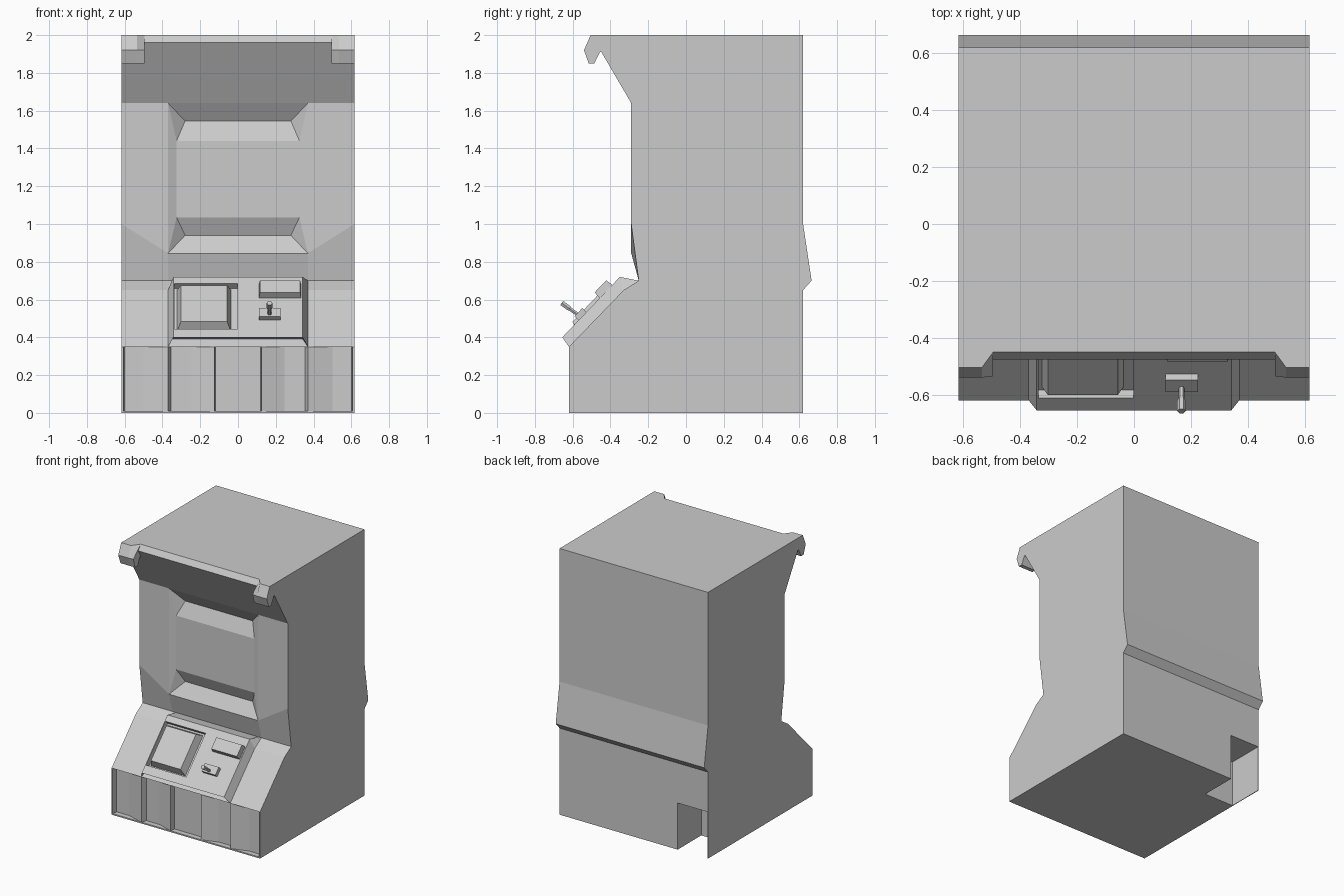
import bpy, bmesh
from mathutils import Vector

if "Cube" in bpy.data.objects:
    bpy.data.objects.remove(bpy.data.objects["Cube"])


def finish(bm, name):
    bmesh.ops.recalc_face_normals(bm, faces=bm.faces)
    mesh = bpy.data.meshes.new(name)
    bm.to_mesh(mesh)
    bm.free()
    ob = bpy.data.objects.new(name, mesh)
    bpy.context.collection.objects.link(ob)
    return ob


def skin(bm, rings, skip=None):
    """Join equal rings of 3D points into a capped solid."""
    vs = [[bm.verts.new(p) for p in r] for r in rings]
    n = len(vs[0])
    for i, (a, b) in enumerate(zip(vs, vs[1:])):
        for j in range(n):
            if (i, j) != skip:
                k = (j + 1) % n
                bm.faces.new((a[j], a[k], b[k], b[j]))
    bm.faces.new(vs[0])
    bm.faces.new(vs[-1])
    return vs


def loft(name, rings):
    bm = bmesh.new()
    skin(bm, rings)
    return finish(bm, name)


def at_x(x, profile):
    return [(x, y, z) for y, z in profile]


def rect(x0, x1, y0, y1, z):
    return [(x0, y0, z), (x1, y0, z), (x1, y1, z), (x0, y1, z)]


def cut(ob, cutter):
    cutter.hide_render = True
    m = ob.modifiers.new("cut", 'BOOLEAN')
    m.object = cutter
    m.operation = 'DIFFERENCE'
    m.solver = 'EXACT'
    bpy.context.view_layer.objects.active = ob
    bpy.ops.object.modifier_apply(modifier=m.name)
    bpy.data.objects.remove(cutter)


# Cabinet body: side profile lofted across the width, screen opening left out
def body_profile(fold):
    return [(.62, 0), (.62, .65), (.665, .70), (.62, 1), (.62, 2), (-.45, 2),
            (-.477, 1.96), (-.29, 1.64), (-.29, fold), (-.25, .70),
            (-.33, .65), (-.62, .35), (-.57, .35), (-.57, 0)]


W = .617
bm = bmesh.new()
outer, inner = body_profile(1.0), body_profile(.845)
vs = skin(bm, [at_x(-W, outer), at_x(-.37, inner), at_x(.37, inner), at_x(W, outer)],
          skip=(1, 7))

# Screen funnel and bulging screen
c = {(s, t): vs[1 if s < 0 else 2][7 if t > 0 else 8] for s in (-1, 1) for t in (-1, 1)}
rim, glass = {}, {}
for s, t in c:
    rim[s, t] = bm.verts.new((s * .28, -.226, 1.545 if t > 0 else .94))
    glass[s, t] = bm.verts.new((s * .325, -.27, 1.44 if t > 0 else 1.035))
for t in (-1, 1):
    bm.faces.new((c[-1, t], c[1, t], rim[1, t], rim[-1, t]))
    bm.faces.new((rim[-1, t], rim[1, t], glass[1, t], glass[-1, t]))
    for s in (-1, 1):
        bm.faces.new((c[s, t], rim[s, t], glass[s, t]))
for s in (-1, 1):
    bm.faces.new((c[s, 1], c[s, -1], glass[s, -1], glass[s, 1]))
bm.faces.new([glass[k] for k in ((-1, -1), (1, -1), (1, 1), (-1, 1))])
body = finish(bm, "cabinet_body")

# Rear corner notch behind a thin side wall
cut(body, loft("notch_cutter", [rect(-.612, -.365, .34, .8, -.1),
                                rect(-.612, -.365, .34, .8, .35)]))

# Header hooks at both top corners
hook = [(-.40, 2), (-.505, 2), (-.54, 1.92), (-.515, 1.85), (-.485, 1.85),
        (-.455, 1.91), (-.40, 1.92)]
hook_in = [(-.40, 2), (-.45, 2), (-.535, 1.92)] + hook[3:]
for s, side in ((-1, "left"), (1, "right")):
    loft("header_hook_" + side, [at_x(s * .495, hook_in), at_x(s * .535, hook),
                                 at_x(s * W, hook)])

# Saw-toothed lower front and its base plate
half = [(.12, -.58), (.125, -.62), (.245, -.58), (.355, -.58), (.37, -.62),
        (.50, -.58), (.602, -.58), (.607, -.62), (W, -.62), (W, -.55)]
plan = [(-x, y) for x, y in reversed(half)] + half
loft("lower_front", [[(x, y, z) for x, y in plan] for z in (.008, .35)])
loft("base_plate", [rect(-W, W, -.62, -.55, z) for z in (0, .01)])

# Raised control panel with bevelled edges
low = [(-.62, .35), (-.33, .65), (-.25, .70), (-.25, .35)]
high = [(-.655, .40), (-.35, .72), (-.25, .70), (-.25, .35)]
panel = loft("control_panel", [at_x(-.37, low), at_x(-.342, high),
                               at_x(.342, high), at_x(.37, low)])

# Sloped parts: u runs up the panel, h stands off it
T, N = Vector((0, .69, .724)), Vector((0, -.724, .69))


def on_panel(name, x0, x1, u0, u1, h0, h1, inset=0.0):
    rings = []
    for h, d in ((h0, 0), (h1, inset)):
        corners = ((x0 + d, u0 + d), (x1 - d, u0 + d), (x1 - d, u1 - d), (x0 + d, u1 - d))
        rings.append([Vector((x, -.655, .40)) + T * u + N * h for x, u in corners])
    return loft(name, rings)


cut(panel, on_panel("recess_cutter", -.336, -.002, .062, .395, -.04, .05))
on_panel("left_pad", -.325, -.035, .075, .385, -.045, .018, .022)
on_panel("small_display", .11, .335, .285, .385, -.01, .04, .006)
on_panel("lever_base", .11, .225, .125, .185, -.01, .03)

# Lever: six-sided stick with a slightly wider grip
a, b = Vector((.167, -.565, .515)), Vector((.167, -.658, .582))
axis = (b - a).normalized()
side = Vector((1, 0, 0))
up = axis.cross(side)
hexagon = [(1, 0), (.5, .87), (-.5, .87), (-1, 0), (-.5, -.87), (-.5 + 1, -.87)]
loft("lever", [[a.lerp(b, f) + (side * p + up * q) * r for p, q in hexagon]
               for f, r in ((0, .011), (.5, .011), (.6, .015), (1, .015))])
